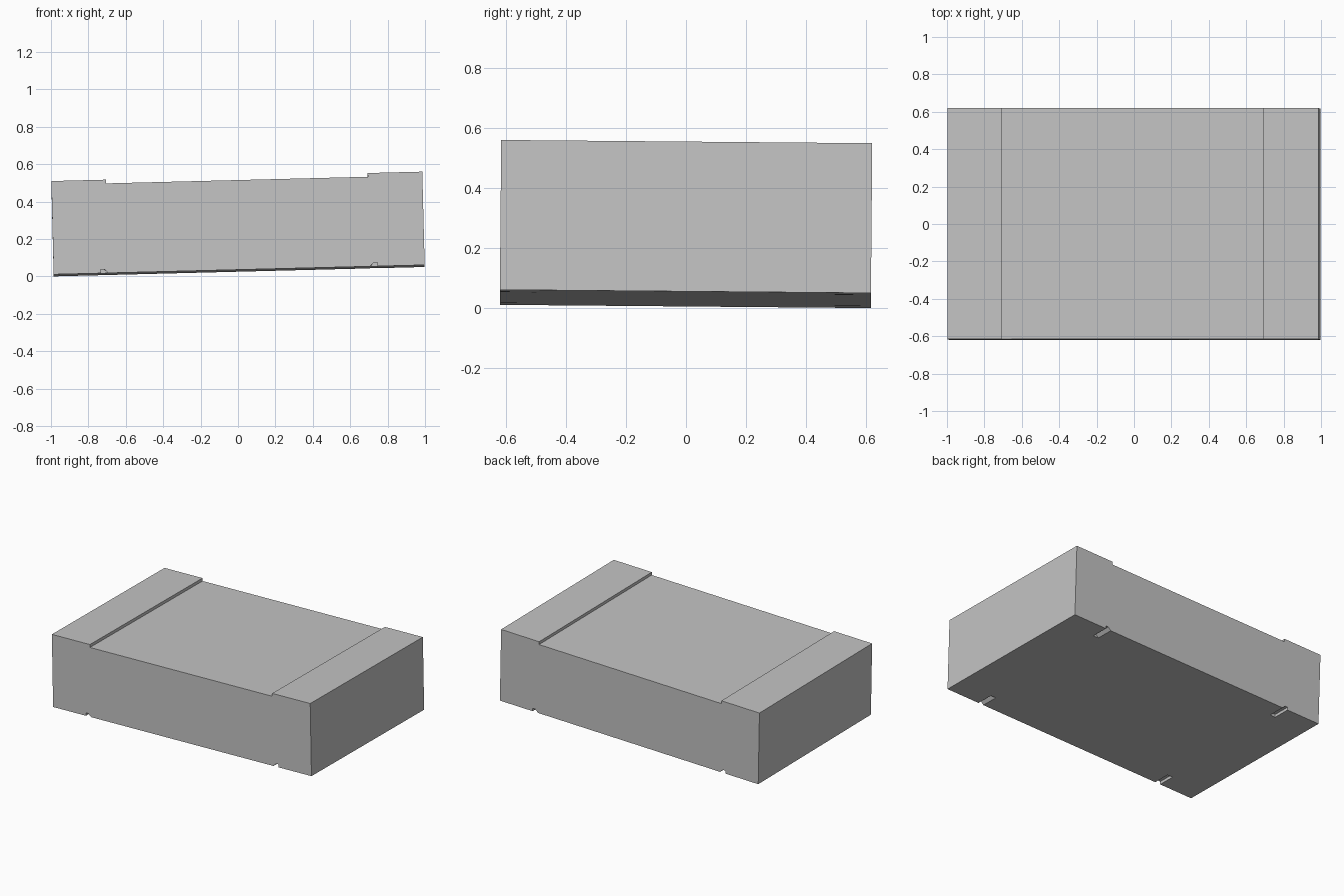
import bpy
import bmesh
from math import radians
from mathutils import Matrix

cube = bpy.data.objects.get("Cube")
if cube:
    bpy.data.objects.remove(cube, do_unlink=True)

HALF_LENGTH, HALF_DEPTH, HEIGHT = 0.992, 0.618, 0.499
STEP, PAD_EDGE = 0.02, 0.70
NOTCH_DEPTH = 0.12

grey = bpy.data.materials.new("plain_grey")
grey.use_nodes = True
colour = (0.55, 0.55, 0.55, 1)
grey.diffuse_color = colour
grey.node_tree.nodes["Principled BSDF"].inputs["Base Color"].default_value = colour


def prism(name, profile, y0, y1):
    """Extrude an x-z profile along y."""
    bm = bmesh.new()
    face = bm.faces.new([bm.verts.new((x, y0, z)) for x, z in profile])
    grown = bmesh.ops.extrude_face_region(bm, geom=[face])["geom"]
    moved = [v for v in grown if isinstance(v, bmesh.types.BMVert)]
    bmesh.ops.translate(bm, verts=moved, vec=(0, y1 - y0, 0))
    bmesh.ops.recalc_face_normals(bm, faces=bm.faces)
    mesh = bpy.data.meshes.new(name)
    bm.to_mesh(mesh)
    bm.free()
    mesh.materials.append(grey)
    obj = bpy.data.objects.new(name, mesh)
    bpy.context.collection.objects.link(obj)
    return obj


# Block with a raised pad across each end of its top
half = [(HALF_LENGTH, 0), (HALF_LENGTH, HEIGHT),
        (PAD_EDGE, HEIGHT), (PAD_EDGE, HEIGHT - STEP)]
block = prism("block", half + [(-x, z) for x, z in reversed(half)],
              -HALF_DEPTH, HALF_DEPTH)

# Four small notches under the long edges, sloped on the inner side
notch = [(0.74, -0.02), (0.74, 0.02), (0.72, 0.02), (0.70, 0), (0.70, -0.02)]
cutters = []
for sx in (-1, 1):
    for sy in (-1, 1):
        cutter = prism("notch_cutter", [(sx * x, z) for x, z in notch],
                       sy * (HALF_DEPTH - NOTCH_DEPTH), sy * (HALF_DEPTH + 0.05))
        cutter.hide_render = True
        cutters.append(cutter)
        cut = block.modifiers.new("notch", "BOOLEAN")
        cut.operation = "DIFFERENCE"
        cut.solver = "EXACT"
        cut.object = cutter

# Bake the notches and remove the cutters
bpy.context.view_layer.update()
graph = bpy.context.evaluated_depsgraph_get()
finished = bpy.data.meshes.new_from_object(block.evaluated_get(graph))
block.modifiers.clear()
block.data = finished
for cutter in cutters:
    bpy.data.objects.remove(cutter, do_unlink=True)

# Slight lean of the whole block, then centre it and rest it on its lowest corner
finished.transform(Matrix.Rotation(radians(-0.5), 4, "X")
                   @ Matrix.Rotation(radians(-1.45), 4, "Y"))
low = [min(v.co[i] for v in finished.vertices) for i in range(3)]
high = [max(v.co[i] for v in finished.vertices) for i in range(3)]
finished.transform(Matrix.Translation((-(low[0] + high[0]) / 2,
                                       -(low[1] + high[1]) / 2, -low[2])))
